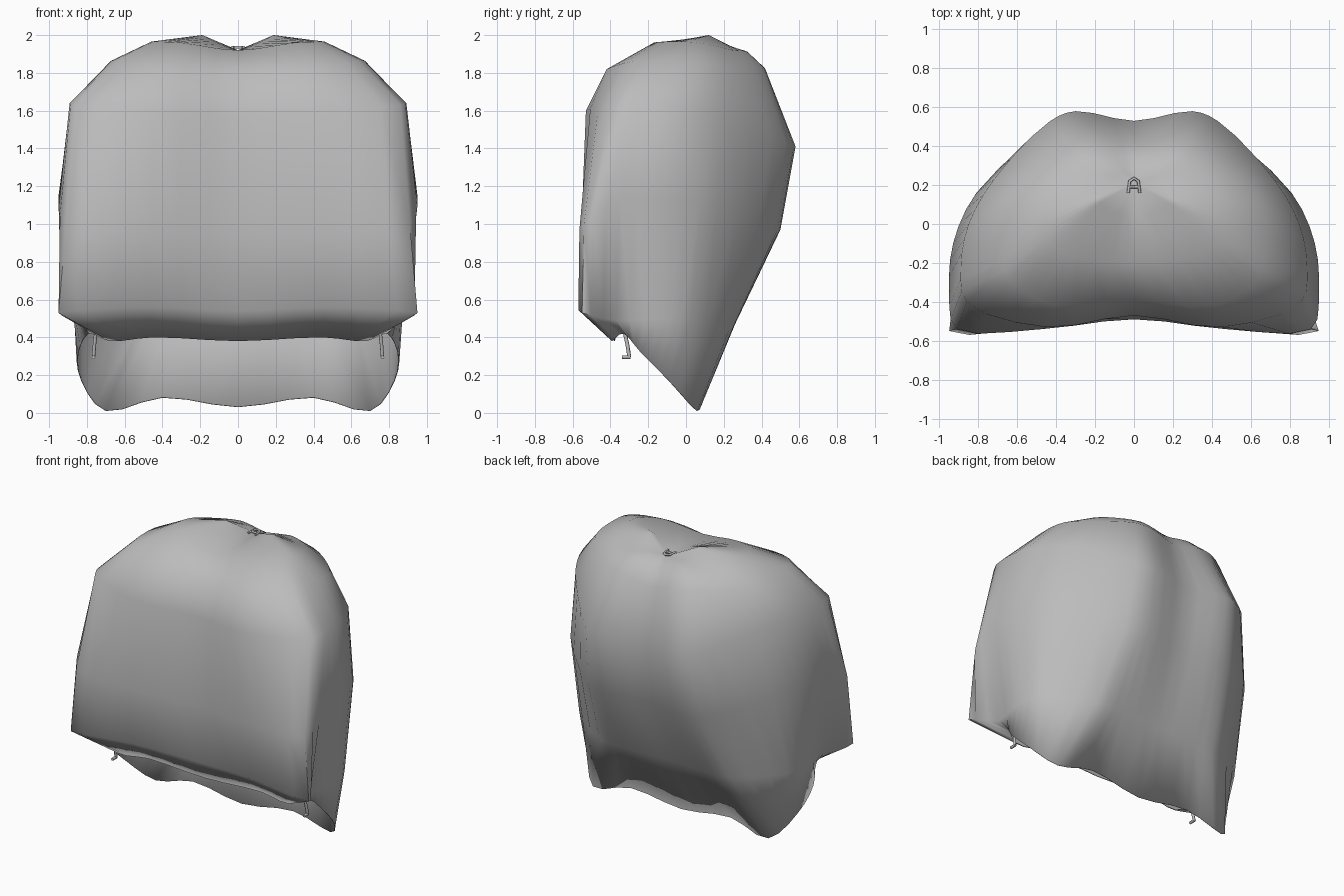
import bpy
from mathutils import Vector

STEPS = 3  # subdivisions between neighbouring seams

cube = bpy.data.objects.get("Cube")
if cube:
    bpy.data.objects.remove(cube, do_unlink=True)


def make_material(name, colour):
    material = bpy.data.materials.new(name)
    material.use_nodes = True
    material.diffuse_color = colour
    material.node_tree.nodes["Principled BSDF"].inputs["Base Color"].default_value = colour
    return material


grey = make_material("plain grey fabric", (0.5, 0.5, 0.5, 1))


def spline_point(points, factor):
    """Centripetal curve between the two middle points of four."""
    knots = [0.0]
    for first, second in zip(points, points[1:]):
        knots.append(knots[-1] + max((second - first).length, 0.001) ** 0.5)
    place = knots[1] + (knots[2] - knots[1]) * factor
    for pairs in (((0, 1), (1, 2), (2, 3)), ((0, 2), (1, 3)), ((1, 2),)):
        points = [points[i].lerp(points[i + 1], (place - knots[a]) / (knots[b] - knots[a]))
                  for i, (a, b) in enumerate(pairs)]
    return points[0]


def refine_ring(ring):
    """Adds smooth in-between points around a closed ring."""
    count = len(ring)
    result = []
    for i in range(count):
        guides = [ring[(i + offset) % count] for offset in (-1, 0, 1, 2)]
        result += [spline_point(guides, step / STEPS) for step in range(STEPS)]
    return result


# Seams running from the pinched crown down to the open hem
crown = (0, .21, 1.92)
front_centre = [(0, .05, 1.92), (0, -.2, 1.92), (0, -.39, 1.8), (0, -.47, 1.58),
                (0, -.49, .95), (0, -.48, .54), (0, -.38, .38)]
front_panel = [(.1, .06, 1.955), (.3, -.17, 1.96), (.41, -.42, 1.82), (.45, -.53, 1.6),
               (.47, -.54, .95), (.47, -.53, .56), (.45, -.38, .4)]
front_corner = [(.17, .1, 1.99), (.43, -.1, 1.965), (.64, -.28, 1.86), (.86, -.4, 1.63),
                (.91, -.54, 1), (.95, -.55, .53), (.68, -.39, .38)]
flap_fold = [(.19, .12, 2), (.46, 0, 1.965), (.67, -.13, 1.865), (.89, -.22, 1.64),
             (.95, -.35, 1.13), (.84, -.37, .49), (.79, -.33, .42)]
side_panel = [(.19, .15, 1.985), (.44, .12, 1.95), (.66, .08, 1.85), (.85, 0, 1.62),
              (.93, -.1, 1.13), (.87, -.15, .5), (.85, -.24, .32)]
side_back = [(.15, .22, 1.95), (.36, .25, 1.92), (.54, .25, 1.83), (.72, .23, 1.58),
             (.81, .16, 1.1), (.83, .03, .5), (.83, -.09, .17)]
back_quarter = [(.1, .26, 1.93), (.21, .32, 1.915), (.32, .4, 1.83), (.43, .53, 1.43),
                (.46, .46, .97), (.52, .24, .47), (.7, .06, .01)]
back_panel = [(.05, .26, 1.92), (.12, .33, 1.9), (.19, .42, 1.82), (.3, .58, 1.41),
              (.29, .5, .97), (.31, .26, .47), (.4, .06, .08)]
back_centre = [(0, .25, 1.91), (0, .33, 1.88), (0, .41, 1.78), (0, .53, 1.41),
               (0, .47, .97), (0, .25, .47), (0, .05, .03)]


def build_cover():
    sides = [front_panel, front_corner, flap_fold, side_panel, side_back,
             back_quarter, back_panel]
    mirrored = [[(-x, y, z) for x, y, z in seam] for seam in reversed(sides)]
    seams = [front_centre] + sides + [back_centre] + mirrored
    rings = [refine_ring([Vector(point) for point in ring]) for ring in zip(*seams)]
    around = len(rings[0])
    vertices = [Vector(crown)] + [point for ring in rings for point in ring]
    hem = len(vertices) - around
    faces = []
    for i in range(around):
        j = (i + 1) % around
        faces.append((0, 1 + i, 1 + j))
        for top in range(1, hem, around):
            faces.append((top + i, top + around + i, top + around + j, top + j))
    mesh = bpy.data.meshes.new("fabric_cover")
    mesh.from_pydata(vertices, [], faces)
    mesh.materials.append(grey)
    cover = bpy.data.objects.new("fabric_cover", mesh)
    bpy.context.collection.objects.link(cover)
    # Thin inner lining
    lining = cover.modifiers.new("lining", "SOLIDIFY")
    lining.thickness = 0.006
    lining.offset = -1
    bpy.ops.object.select_all(action="DESELECT")
    cover.select_set(True)
    bpy.context.view_layer.objects.active = cover
    bpy.ops.object.shade_smooth_by_angle(angle=1.0)


def build_cord(name, paths, radius):
    curve = bpy.data.curves.new(name, "CURVE")
    curve.dimensions = "3D"
    curve.bevel_depth = radius
    curve.bevel_resolution = 1
    curve.use_fill_caps = True
    for path in paths:
        spline = curve.splines.new("POLY")
        spline.points.add(len(path) - 1)
        for point, position in zip(spline.points, path):
            point.co = (*position, 1)
    curve.materials.append(grey)
    cord = bpy.data.objects.new(name, curve)
    bpy.context.collection.objects.link(cord)


build_cover()

# Small looped pull at the crown
loop = [(-.03, .16, 1.935), (-.022, .22, 1.935), (0, .235, 1.935),
        (.022, .22, 1.935), (.03, .16, 1.935)]
bar = [(-.02, .19, 1.935), (.02, .19, 1.935)]
build_cord("crown_pull", [loop, bar], .008)

# Hanging toggles under the front corners
for name, side in (("left_toggle", 1), ("right_toggle", -1)):
    stem = [(side * .75, -.33, .45), (side * .76, -.31, .36), (side * .765, -.3, .295)]
    foot = [(side * .765, -.34, .295), (side * .765, -.295, .295)]
    build_cord(name, [stem, foot], .01)
